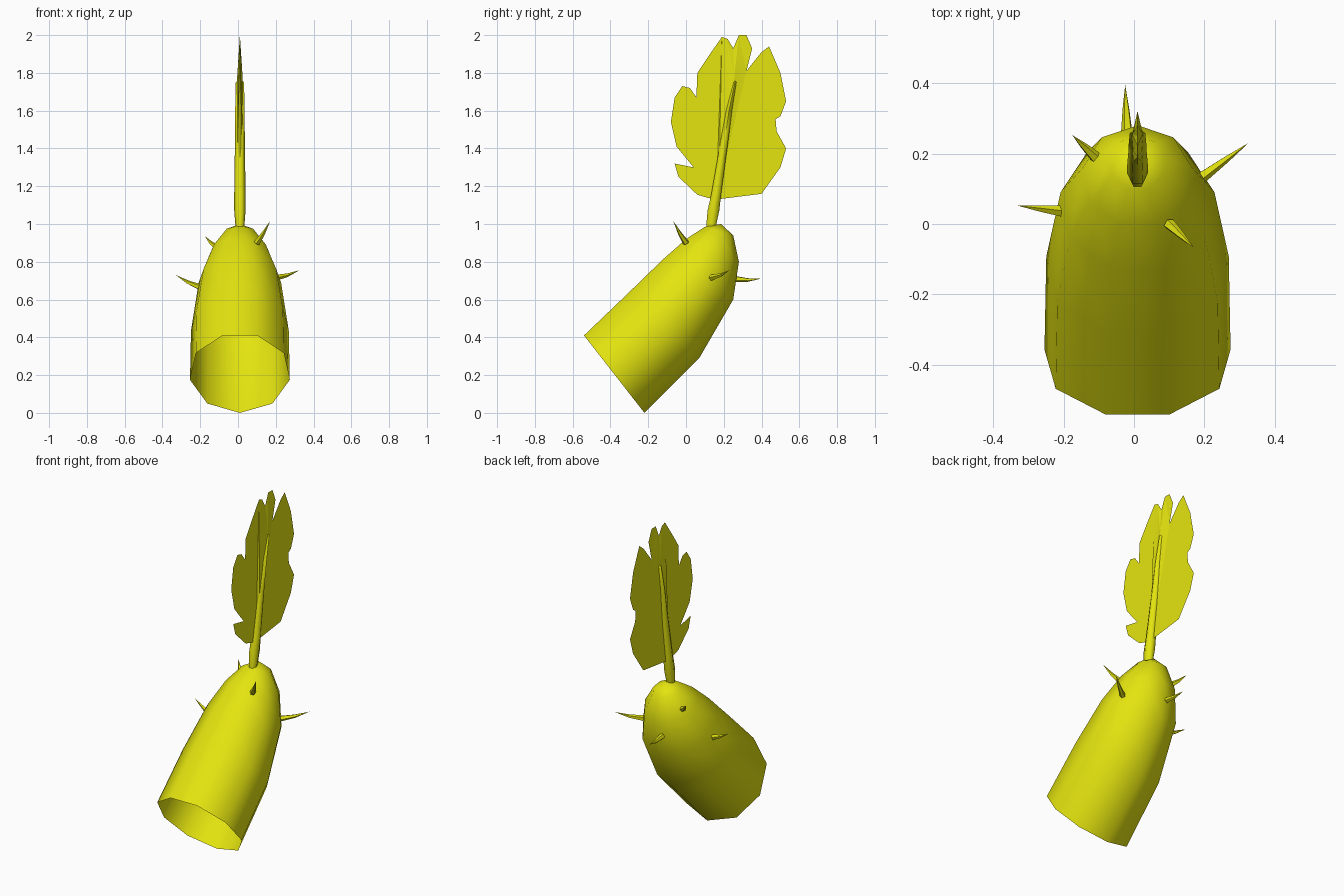
import bpy, bmesh, math
from mathutils import Vector

if "Cube" in bpy.data.objects:
    bpy.data.objects.remove(bpy.data.objects["Cube"])

CX = 0.01  # symmetry plane of body, stem and leaf

yellow = bpy.data.materials.new("yellow")
yellow.diffuse_color = (0.78, 0.78, 0.005, 1)
yellow.use_nodes = True
yellow.node_tree.nodes["Principled BSDF"].inputs["Base Color"].default_value = yellow.diffuse_color


def finish(name, bm, smooth):
    """Turn a bmesh into a named, coloured object."""
    bmesh.ops.recalc_face_normals(bm, faces=bm.faces)
    me = bpy.data.meshes.new(name)
    bm.to_mesh(me)
    bm.free()
    me.materials.append(yellow)
    ob = bpy.data.objects.new(name, me)
    bpy.context.collection.objects.link(ob)
    if smooth:
        bpy.ops.object.select_all(action='DESELECT')
        ob.select_set(True)
        bpy.context.view_layer.objects.active = ob
        bpy.ops.object.shade_smooth_by_angle(angle=math.radians(smooth))
    return ob


def loft(name, rings, tip, smooth=65):
    """Skin rings of equal size, closing the end at a tip point."""
    bm = bmesh.new()
    loops = [[bm.verts.new(p) for p in ring] for ring in rings]
    n = len(loops[0])
    for a, b in zip(loops, loops[1:]):
        for i in range(n):
            j = (i + 1) % n
            bm.faces.new((a[i], a[j], b[j], b[i]))
    end = bm.verts.new(tip)
    for i in range(n):
        bm.faces.new((loops[-1][i], loops[-1][(i + 1) % n], end))
    return finish(name, bm, smooth)


# Hollow nine-sided body, open at the lower end: (bottom y, z, top y, z)
SIDES = 9
span = 1 + math.cos(math.pi / SIDES)
body_rings = []
for by, bz, ty, tz in [(-0.22, 0, -0.54, 0.41), (0.07, 0.29, -0.31, 0.63),
                       (0.25, 0.60, -0.125, 0.81), (0.28, 0.80, 0.0, 0.92),
                       (0.25, 0.94, 0.10, 0.985)]:
    r = math.hypot(ty - by, tz - bz) / span
    ring = []
    for i in range(SIDES):
        a = math.tau * i / SIDES
        f = (1 - math.cos(a)) / span
        ring.append((CX + r * math.sin(a), by + (ty - by) * f, bz + (tz - bz) * f))
    body_rings.append(ring)
loft("body", body_rings, (CX, 0.185, 1.0))

# Stem running up the leaf: (y, z, half width in x, half width in y)
stem_rings = []
for y, z, rx, ry in [(0.13, 0.97, 0.022, 0.028), (0.145, 1.07, 0.03, 0.036),
                     (0.16, 1.16, 0.03, 0.03), (0.205, 1.45, 0.026, 0.023),
                     (0.228, 1.6, 0.025, 0.018), (0.258, 1.75, 0.022, 0.01)]:
    stem_rings.append([(CX + rx * math.cos(math.tau * i / 6),
                        y + ry * math.sin(math.tau * i / 6), z) for i in range(6)])
loft("stem", stem_rings, (CX, 0.262, 1.77))

# Lobed leaf, thickest along the midrib; outline halves run from base to top notch
back_half = [(0.40, 1.16), (0.41, 1.22), (0.50, 1.30), (0.53, 1.40), (0.48, 1.49),
             (0.38, 1.50), (0.50, 1.57), (0.53, 1.65), (0.50, 1.80), (0.44, 1.94),
             (0.40, 1.91), (0.32, 1.81), (0.35, 1.93), (0.32, 2.0), (0.28, 2.0)]
front_half = [(0.11, 1.14), (0.06, 1.155), (-0.04, 1.25), (-0.06, 1.32), (0.04, 1.30),
              (-0.05, 1.41), (-0.08, 1.54), (-0.06, 1.67), (-0.02, 1.73), (0.02, 1.72),
              (0.10, 1.61), (0.06, 1.80), (0.12, 1.89), (0.19, 1.99), (0.22, 1.98)]
base, notch = (0.16, 1.13), (0.25, 1.93)
midrib = [(0.255, 1.77), (0.21, 1.5), (0.175, 1.25)]
bm = bmesh.new()
for side in (-1, 1):
    for half in (back_half, front_half):
        ends = [bm.verts.new((CX, *p)) for p in [base] + half + [notch]]
        ridge = [bm.verts.new((CX, *p)) for p in midrib]
        face = bm.faces.new(ends + ridge)
        bmesh.ops.triangulate(bm, faces=[face])
        for v in ridge:
            v.co.x += side * 0.015
bmesh.ops.remove_doubles(bm, verts=bm.verts, dist=0.0005)
finish("leaf", bm, 20)

# Small bent spines: base and tip
spines = [((0.195, 0.135, 0.715), (0.325, 0.23, 0.755)),
          ((-0.20, 0.035, 0.665), (-0.33, 0.052, 0.73)),
          ((-0.11, 0.19, 0.875), (-0.175, 0.252, 0.935)),
          ((-0.02, 0.26, 0.71), (-0.025, 0.395, 0.71)),
          ((0.10, 0.0, 0.90), (0.17, -0.067, 1.015))]
for base_pt, tip_pt in spines:
    p, q = Vector(base_pt), Vector(tip_pt)
    axis = (q - p).normalized()
    u = axis.orthogonal().normalized()
    w = axis.cross(u)
    rings = []
    for t, r, sag in [(0, 0.017, 0), (0.5, 0.010, -0.006)]:
        c = p.lerp(q, t) + Vector((0, 0, sag))
        rings.append([c + r * (math.cos(math.tau * i / 5) * u + math.sin(math.tau * i / 5) * w)
                      for i in range(5)])
    loft("spine", rings, q)
